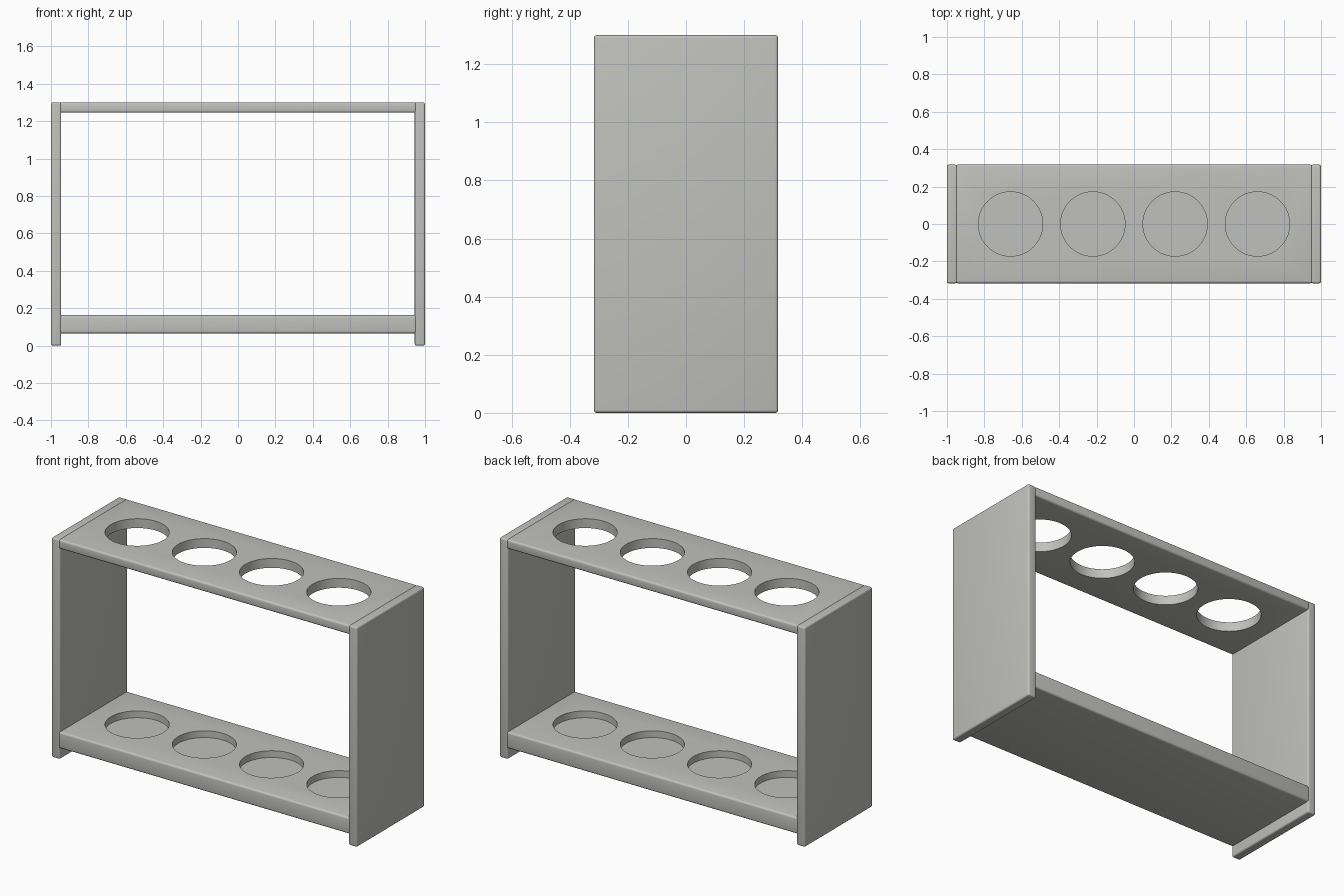
import bpy

if "Cube" in bpy.data.objects:
    bpy.data.objects.remove(bpy.data.objects["Cube"])

W, D, H = 2.0, 0.634, 1.3        # overall size
T = 0.055                        # side panel thickness
HOLE_R = 0.172
HOLE_X = (-0.66, -0.22, 0.22, 0.66)

grey = bpy.data.materials.new("warm grey")
grey.diffuse_color = (0.53, 0.53, 0.51, 1)
grey.use_nodes = True
grey.node_tree.nodes["Principled BSDF"].inputs["Base Color"].default_value = grey.diffuse_color


def apply_all(ob):
    bpy.ops.object.select_all(action='DESELECT')
    bpy.context.view_layer.objects.active = ob
    ob.select_set(True)
    for m in list(ob.modifiers):
        bpy.ops.object.modifier_apply(modifier=m.name)


def board(name, x0, x1, z0, z1, bevel):
    """Board spanning the full depth, with rounded edges."""
    bpy.ops.mesh.primitive_cube_add(size=1, location=((x0 + x1) / 2, 0, (z0 + z1) / 2))
    ob = bpy.context.object
    ob.name = name
    ob.scale = (x1 - x0, D, z1 - z0)
    bpy.ops.object.transform_apply(location=False, rotation=False, scale=True)
    ob.data.materials.append(grey)
    m = ob.modifiers.new("round", 'BEVEL')
    m.width, m.segments = bevel, 4
    apply_all(ob)
    return ob


def bore(ob, z0, z1):
    """Cut the row of round holes between two heights."""
    for x in HOLE_X:
        bpy.ops.mesh.primitive_cylinder_add(vertices=96, radius=HOLE_R, depth=z1 - z0,
                                            location=(x, 0, (z0 + z1) / 2))
        cutter = bpy.context.object
        cutter.data.materials.append(grey)
        m = ob.modifiers.new("hole", 'BOOLEAN')
        m.operation, m.solver, m.object = 'DIFFERENCE', 'EXACT', cutter
        apply_all(ob)
        bpy.data.objects.remove(cutter, do_unlink=True)


# side panels
left = board("left_panel", -W / 2, -W / 2 + T, 0, H, 0.01)
right = board("right_panel", W / 2 - T, W / 2, 0, H, 0.01)

# top shelf with through holes, its ends let into the panels
inner = W / 2 - T + 0.01
top = board("top_shelf", -inner, inner, H - 0.055, H, 0.012)
bore(top, H - 0.2, H + 0.1)

# bottom shelf with shallow round recesses
bottom = board("bottom_shelf", -inner, inner, 0.065, 0.163, 0.012)
bore(bottom, 0.163 - 0.04, 0.3)

# smooth the rounded edges, keep the hole rims crisp
for ob in (left, right, top, bottom):
    bpy.ops.object.select_all(action='DESELECT')
    bpy.context.view_layer.objects.active = ob
    ob.select_set(True)
    bpy.ops.object.shade_smooth_by_angle(angle=0.6)
